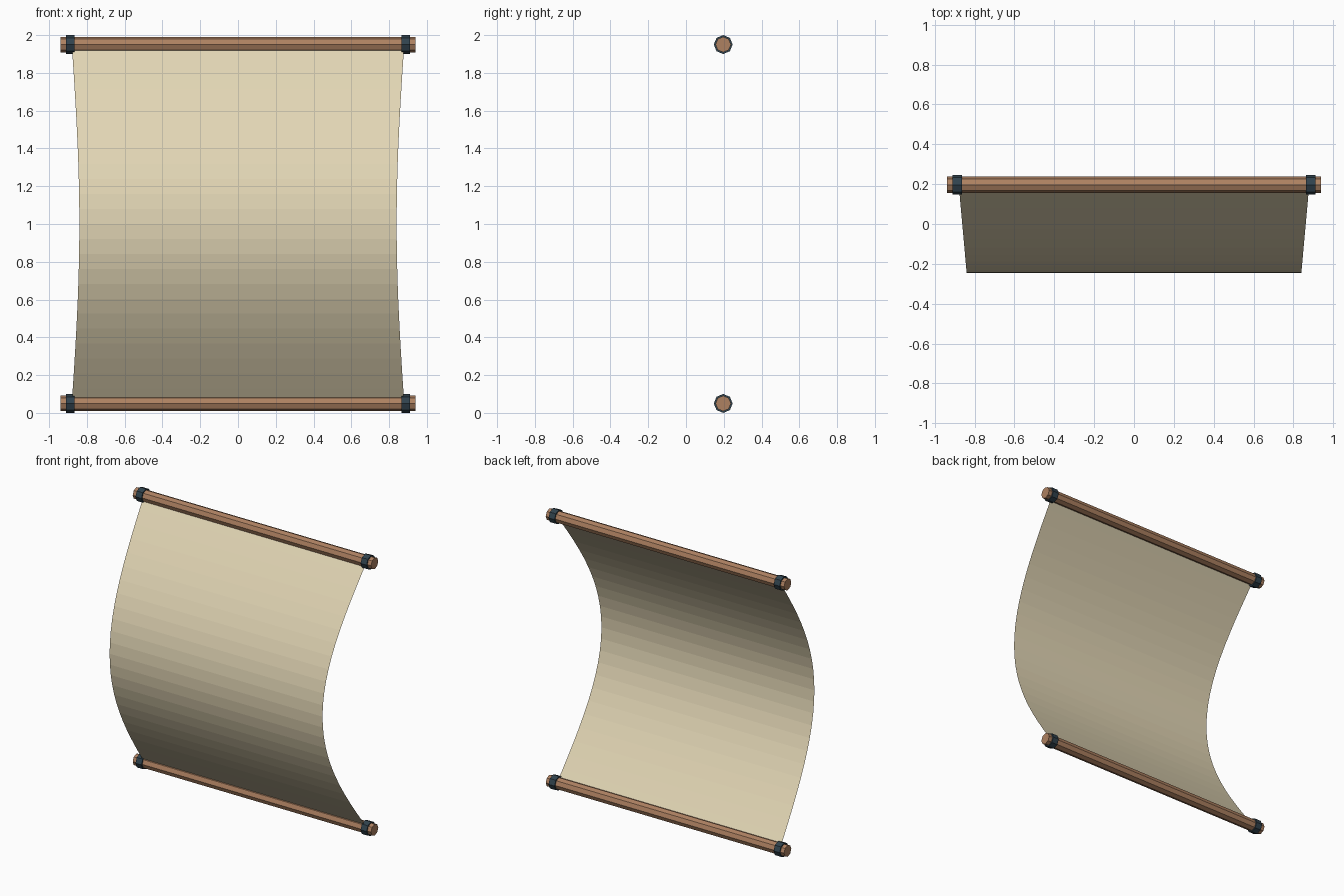
import bpy, math

if "Cube" in bpy.data.objects:
    bpy.data.objects.remove(bpy.data.objects["Cube"])

SPAR_Y = 0.197
TOP_Z, BOTTOM_Z = 1.95, 0.05


def material(name, rgb):
    mat = bpy.data.materials.new(name)
    mat.diffuse_color = (*rgb, 1)
    mat.use_nodes = True
    mat.node_tree.nodes["Principled BSDF"].inputs["Base Color"].default_value = mat.diffuse_color
    return mat


wood = material("wood", (0.42, 0.22, 0.12))
cloth = material("cloth", (0.76, 0.67, 0.46))
binding = material("binding", (0.03, 0.055, 0.075))


def rod(name, x, z, radius, length, mat):
    """Eight-sided bar lying along x."""
    bpy.ops.mesh.primitive_cylinder_add(
        vertices=8, radius=radius, depth=length,
        location=(x, SPAR_Y, z), rotation=(0, math.pi / 2, 0))
    ob = bpy.context.object
    ob.name = name
    ob.data.materials.append(mat)


# spars and their rope bindings
for level, z in (("top", TOP_Z), ("bottom", BOTTOM_Z)):
    rod(f"{level}_spar", 0, z, 0.041, 1.88, wood)
    for side, s in (("left", -1), ("right", 1)):
        rod(f"{level}_{side}_binding", s * 0.888, z, 0.05, 0.047, binding)

# billowing sail: single sheet, pushed forward and drawn in at mid height
SEGMENTS = 24
verts = []
for i in range(SEGMENTS + 1):
    t = i / SEGMENTS
    bulge = math.sin(math.pi * t)
    half_width = 0.88 - 0.04 * bulge
    y = SPAR_Y - 0.444 * bulge
    z = BOTTOM_Z + (TOP_Z - BOTTOM_Z) * t
    verts += [(-half_width, y, z), (half_width, y, z)]
faces = [(2 * i, 2 * i + 1, 2 * i + 3, 2 * i + 2) for i in range(SEGMENTS)]
mesh = bpy.data.meshes.new("sail")
mesh.from_pydata(verts, [], faces)
mesh.materials.append(cloth)
bpy.context.collection.objects.link(bpy.data.objects.new("sail", mesh))
